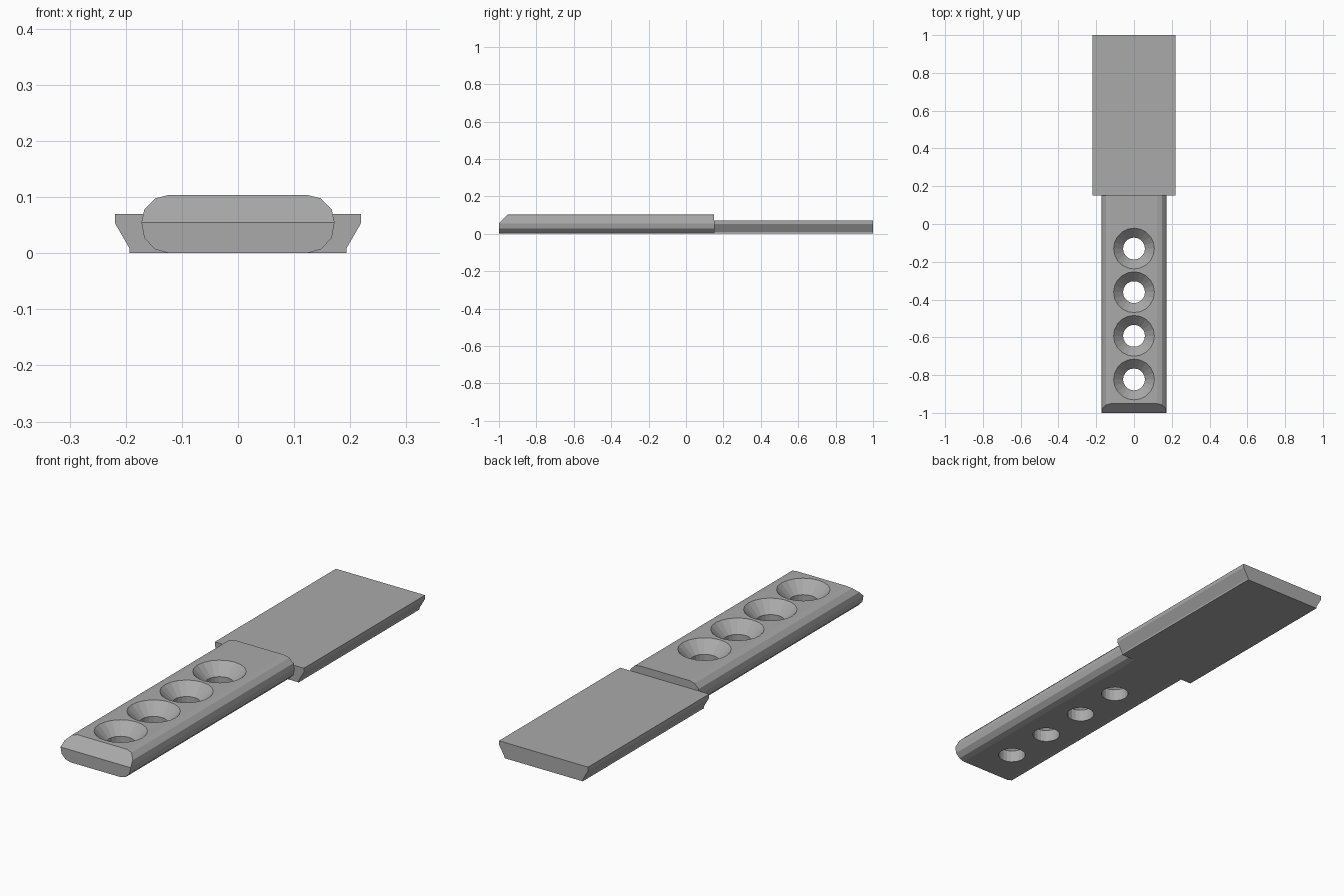
import bpy
import bmesh
from math import cos, sin, tau

if "Cube" in bpy.data.objects:
    bpy.data.objects.remove(bpy.data.objects["Cube"], do_unlink=True)

GREY = (0.4, 0.4, 0.4, 1.0)
metal = bpy.data.materials.new("plain grey")
metal.use_nodes = True
metal.diffuse_color = GREY
metal.node_tree.nodes["Principled BSDF"].inputs["Base Color"].default_value = GREY


def add_loft(bm, rings):
    """Skin a row of equal point rings and cap both ends."""
    rows = [[bm.verts.new(p) for p in ring] for ring in rings]
    for a, b in zip(rows, rows[1:]):
        for i in range(len(a)):
            j = (i + 1) % len(a)
            bm.faces.new((a[i], a[j], b[j], b[i]))
    bm.faces.new(rows[0])
    bm.faces.new(rows[-1])
    bmesh.ops.recalc_face_normals(bm, faces=bm.faces)


def make_object(name, bm):
    mesh = bpy.data.meshes.new(name)
    bm.to_mesh(mesh)
    bm.free()
    mesh.materials.append(metal)
    obj = bpy.data.objects.new(name, mesh)
    bpy.context.collection.objects.link(obj)
    return obj


def extrude_half_profile(half, y0, y1):
    """Mirror a right-hand profile across x = 0 and extrude it along y."""
    outline = half + [(-x, z) for x, z in reversed(half)]
    bm = bmesh.new()
    add_loft(bm, [[(x, y, z) for x, z in outline] for y in (y0, y1)])
    return bm


# Wide plate with undercut sides
make_object("wide_plate", extrude_half_profile(
    [(0.193, 0), (0.193, 0.008), (0.219, 0.053), (0.219, 0.07)], 0.15, 1.0))

# Narrow bar with rounded sides and a bevelled front end
bm = extrude_half_profile(
    [(0.123, 0), (0.148, 0.007), (0.167, 0.027), (0.172, 0.055),
     (0.167, 0.078), (0.147, 0.098), (0.123, 0.104)], -1.0, 0.15)
cut = bmesh.ops.bisect_plane(
    bm, geom=bm.verts[:] + bm.edges[:] + bm.faces[:],
    plane_co=(0, -1, 0.055), plane_no=(0, -1, 1), clear_outer=True)
bmesh.ops.holes_fill(bm, edges=[e for e in bm.edges if e.is_boundary])
bmesh.ops.recalc_face_normals(bm, faces=bm.faces)
bar = make_object("narrow_bar", bm)

# Countersunk screw holes
SIDES = 20
drill = bmesh.new()
for k in range(4):
    cy = -0.13 - 0.231 * k
    add_loft(drill, [
        [(r * cos(tau * i / SIDES), cy + r * sin(tau * i / SIDES), z)
         for i in range(SIDES)]
        for r, z in ((0.058, -0.05), (0.058, 0.054), (0.108, 0.104), (0.108, 0.15))])
cutter = make_object("hole_cutter", drill)
cutter.hide_render = True

mod = bar.modifiers.new("screw_holes", 'BOOLEAN')
mod.operation = 'DIFFERENCE'
mod.solver = 'EXACT'
mod.object = cutter
bpy.context.view_layer.objects.active = bar
bpy.ops.object.modifier_apply(modifier=mod.name)
bpy.data.objects.remove(cutter, do_unlink=True)
